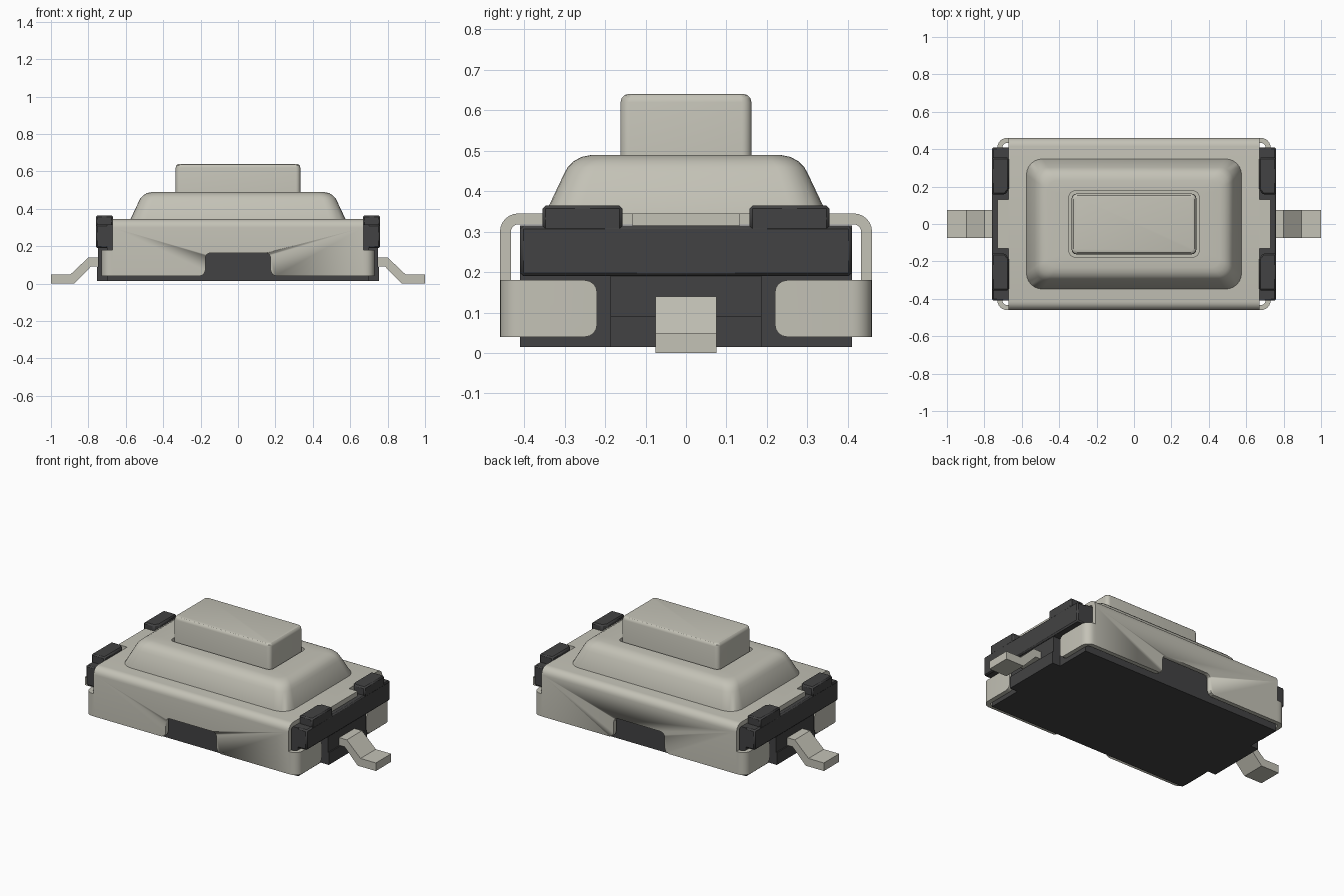
import bpy, bmesh, math
from mathutils import Vector

old = bpy.data.objects.get("Cube")
if old:
    bpy.data.objects.remove(old)


def material(name, rgb):
    m = bpy.data.materials.new(name)
    m.use_nodes = True
    m.diffuse_color = (*rgb, 1)
    m.node_tree.nodes["Principled BSDF"].inputs["Base Color"].default_value = (*rgb, 1)
    return m


METAL = material("warm grey metal", (0.55, 0.54, 0.47))
PLASTIC = material("dark grey plastic", (0.055, 0.055, 0.056))


def finish(name, bm, mat):
    bmesh.ops.recalc_face_normals(bm, faces=bm.faces)
    mesh = bpy.data.meshes.new(name)
    bm.to_mesh(mesh)
    bm.free()
    mesh.materials.append(mat)
    ob = bpy.data.objects.new(name, mesh)
    bpy.context.collection.objects.link(ob)
    bpy.ops.object.select_all(action='DESELECT')
    ob.select_set(True)
    bpy.context.view_layer.objects.active = ob
    bpy.ops.object.shade_smooth_by_angle(angle=math.radians(30))
    return ob


def prism(name, pts, axis, lo, hi, mat):
    """Extrude a 2D outline along an axis."""
    place = {'x': lambda a, b, t: (t, a, b),
             'y': lambda a, b, t: (a, t, b),
             'z': lambda a, b, t: (a, b, t)}[axis]
    bm = bmesh.new()
    rings = [[bm.verts.new(place(a, b, t)) for a, b in pts] for t in (lo, hi)]
    n = len(pts)
    bm.faces.new(rings[0])
    bm.faces.new(rings[1])
    for i in range(n):
        j = (i + 1) % n
        bm.faces.new((rings[0][i], rings[0][j], rings[1][j], rings[1][i]))
    return finish(name, bm, mat)


def rect(a0, a1, b0, b1):
    return [(a0, b0), (a1, b0), (a1, b1), (a0, b1)]


def arc(cx, cy, r, start, end, n=6):
    return [(cx + r * math.cos(math.radians(start + (end - start) * i / n)),
             cy + r * math.sin(math.radians(start + (end - start) * i / n)))
            for i in range(n + 1)]


def rounded(hx, hy, r):
    return [p for k, (sx, sy) in enumerate([(1, 1), (-1, 1), (-1, -1), (1, -1)])
            for p in arc(sx * (hx - r), sy * (hy - r), r, 90 * k, 90 * k + 90)]


def loft(name, rings, mat):
    """Skin stacked rounded rectangles given as half x, half y, radius, z."""
    bm = bmesh.new()
    loops = [[bm.verts.new((x, y, z)) for x, y in rounded(hx, hy, r)]
             for hx, hy, r, z in rings]
    bm.faces.new(loops[0])
    bm.faces.new(loops[-1])
    n = len(loops[0])
    for a, b in zip(loops, loops[1:]):
        for i in range(n):
            j = (i + 1) % n
            bm.faces.new((a[i], a[j], b[j], b[i]))
    return finish(name, bm, mat)


def modify(ob, kind, **settings):
    mod = ob.modifiers.new(kind.title(), kind)
    for key, value in settings.items():
        setattr(mod, key, value)


# Plastic housing core
prism("housing_core", rect(-0.7, 0.7, -0.41, 0.41), 'z', 0.015, 0.315, PLASTIC)

# Folded sheet cover with rounded shoulders and a notch in each long wall
T, W, TOP, LOW = 0.027, 0.46, 0.345, 0.04
outer = [(W, LOW)] + arc(W - 0.045, TOP - 0.045, 0.045, 0, 90)
outer += [(-y, z) for y, z in reversed(outer)]
inner = [(W - T, LOW)] + arc(W - 0.045, TOP - 0.045, 0.018, 0, 90)
inner += [(-y, z) for y, z in reversed(inner)]
cover = prism("metal_cover", outer + inner[::-1], 'x', -0.67, 0.67, METAL)
half = [(0.205, 0.03), (0.2, 0.042), (0.183, 0.05), (0.175, 0.07)] + arc(0.145, 0.135, 0.03, 0, 90)
notch = prism("notch_cutter", half + [(-x, z) for x, z in reversed(half)], 'y', -0.6, 0.6, METAL)
notch.hide_render = True
notch.hide_viewport = True
modify(cover, 'BOOLEAN', operation='DIFFERENCE', object=notch, solver='EXACT')

# Raised dome with a pocket for the button
slope = [(0, 0.33), (0, 0.345), (0.045, 0.44), (0.055, 0.459), (0.07, 0.474),
         (0.09, 0.485), (0.115, 0.49)]
dome = [(0.575 - o, 0.348 - o, 0.085 - o * 0.3, z) for o, z in slope]
loft("cover_dome", dome + [(0.347, 0.176, 0.03, 0.49), (0.347, 0.176, 0.03, 0.44)], METAL)

# Push button
loft("button", [(0.333, 0.162, 0.024, 0.42), (0.333, 0.162, 0.024, 0.62),
                (0.33, 0.159, 0.022, 0.631), (0.323, 0.152, 0.018, 0.638),
                (0.315, 0.144, 0.014, 0.64)], METAL)

for s, side in ((1, "left"), (-1, "right")):
    # Plastic end: upper rail, lower centre block and toe
    rail = prism(side + "_end_rail", [(s * x, y) for x, y in rect(0.672, 0.76, -0.41, 0.41)],
                 'z', 0.19, 0.315, PLASTIC)
    modify(rail, 'BEVEL', width=0.008, segments=1)
    for part, x, lo, hi in (("centre_block", 0.748, 0.09, 0.19), ("centre_toe", 0.755, 0.015, 0.09)):
        prism(side + "_" + part, [(s * a, y) for a, y in rect(0.68, x, -0.187, 0.187)],
              'z', lo, hi, PLASTIC)

    # Cover tongue between the retaining bumps
    prism(side + "_cover_tongue", [(s * x, y) for x, y in rect(0.66, 0.73, -0.132, 0.132)],
          'z', 0.315, TOP, METAL)

    # Bent terminal
    leg = [(0.69, 0.14), (0.80, 0.14), (0.895, 0.05), (1, 0.05),
           (1, 0), (0.875, 0), (0.785, 0.093), (0.69, 0.093)]
    prism(side + "_terminal", [(s * x, z) for x, z in leg], 'y', -0.075, 0.075, METAL)

    for f, end in ((-1, "front"), (1, "back")):
        # Retaining bump
        bump = [(0.668, 0.185), (0.69, 0.157), (0.76, 0.157), (0.76, 0.355), (0.668, 0.355)]
        ob = prism(f"{side}_{end}_bump", [(s * x, f * y) for x, y in bump], 'z', 0.30, 0.365, PLASTIC)
        modify(ob, 'BEVEL', width=0.008, segments=1)

        # Wall flap wrapped around the corner
        strip = ([(0.66, W)] + arc(0.68, W - 0.05, 0.05, 90, 0) + [(0.73, 0.22), (0.703, 0.22)]
                 + arc(0.68, W - 0.05, 0.023, 0, 90) + [(0.66, W - T)])
        flap = prism(f"{side}_{end}_corner_flap", [(s * x, f * y) for x, y in strip],
                     'z', LOW, 0.18, METAL)
        bm = bmesh.new()
        bm.from_mesh(flap.data)
        tips = [e for e in bm.edges
                if all(abs(abs(v.co.y) - 0.22) < 1e-4 for v in e.verts)
                and abs(e.verts[0].co.z - e.verts[1].co.z) < 1e-4]
        bmesh.ops.bevel(bm, geom=tips, offset=0.03, segments=4, profile=0.5, affect='EDGES')
        bm.to_mesh(flap.data)
        bm.free()
